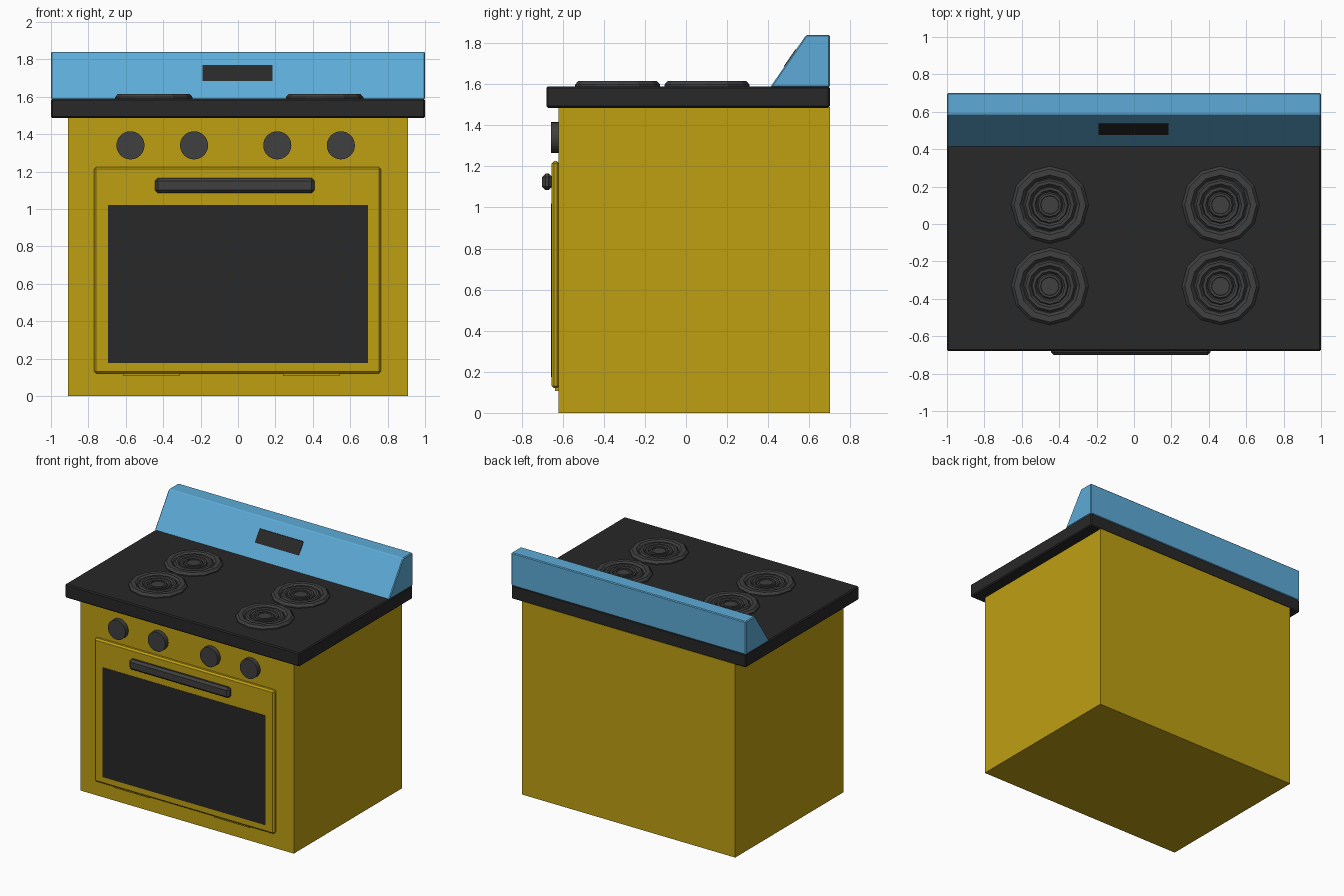
import bpy, bmesh, math
from mathutils import Matrix

if "Cube" in bpy.data.objects:
    bpy.data.objects.remove(bpy.data.objects["Cube"])

def material(name, rgb):
    m = bpy.data.materials.new(name)
    m.diffuse_color = (*rgb, 1)
    m.use_nodes = True
    m.node_tree.nodes["Principled BSDF"].inputs["Base Color"].default_value = m.diffuse_color
    return m

YELLOW = material("yellow_enamel", (0.52, 0.35, 0.006))
BLUE = material("blue_enamel", (0.11, 0.41, 0.68))
BLACK = material("black", (0.021, 0.021, 0.021))
DARK = material("dark_grey", (0.05, 0.05, 0.05))

def finish(name, bm, mat, bevel=0.0):
    bmesh.ops.recalc_face_normals(bm, faces=bm.faces)
    me = bpy.data.meshes.new(name)
    bm.to_mesh(me)
    bm.free()
    me.materials.append(mat)
    ob = bpy.data.objects.new(name, me)
    bpy.context.collection.objects.link(ob)
    if bevel:
        mod = ob.modifiers.new("bevel", 'BEVEL')
        mod.width = bevel
        mod.segments = 1
    return ob

def box(name, x, y, z, mat, bevel=0.0):
    bm = bmesh.new()
    size = (x[1] - x[0], y[1] - y[0], z[1] - z[0])
    mid = (sum(x) / 2, sum(y) / 2, sum(z) / 2)
    bmesh.ops.create_cube(bm, size=1, matrix=Matrix.Translation(mid) @ Matrix.Diagonal((*size, 1)))
    return finish(name, bm, mat, bevel)

def extrude_x(name, profile, x, mat, bevel=0.0):
    """Extrude a (y, z) profile along x."""
    bm = bmesh.new()
    face = bm.faces.new([bm.verts.new((x[0], py, pz)) for py, pz in profile])
    ext = bmesh.ops.extrude_face_region(bm, geom=[face])
    verts = [g for g in ext["geom"] if isinstance(g, bmesh.types.BMVert)]
    bmesh.ops.translate(bm, verts=verts, vec=(x[1] - x[0], 0, 0))
    return finish(name, bm, mat, bevel)

def lathe(name, profile, sides, loc, mat):
    """Revolve an (r, z) profile; the last ring is capped."""
    bm = bmesh.new()
    rings = [[bm.verts.new((loc[0] + r * math.cos(2 * math.pi * i / sides),
                            loc[1] + r * math.sin(2 * math.pi * i / sides), loc[2] + z))
              for i in range(sides)] for r, z in profile]
    for a, b in zip(rings, rings[1:]):
        for i in range(sides):
            j = (i + 1) % sides
            bm.faces.new((a[i], a[j], b[j], b[i]))
    bm.faces.new(rings[-1])
    bm.faces.new(rings[0][::-1])
    return finish(name, bm, mat)

# Body and cooktop
box("body", (-0.91, 0.91), (-0.62, 0.70), (0, 1.49), YELLOW)
box("cooktop", (-1, 1), (-0.68, 0.70), (1.485, 1.59), BLACK, 0.008)

# Sloped backsplash with control display lying on the slope
extrude_x("backsplash", [(0.41, 1.585), (0.70, 1.585), (0.70, 1.84), (0.585, 1.84)],
          (-1, 1), BLUE, 0.006)
def slope(z, off):
    return (0.41 + (z - 1.585) * 0.175 / 0.255 - off, z)
extrude_x("display", [slope(1.685, 0.004), slope(1.77, 0.004), slope(1.77, -0.02), slope(1.685, -0.02)],
          (-0.19, 0.185), BLACK)

# Oven door, window and handle
box("oven_door", (-0.77, 0.765), (-0.655, -0.615), (0.12, 1.225), YELLOW, 0.012)
box("door_window", (-0.695, 0.695), (-0.657, -0.64), (0.175, 1.02), BLACK)
box("door_handle", (-0.445, 0.41), (-0.70, -0.653), (1.085, 1.165), DARK, 0.016)

# Hinges under the door
for x in ((-0.615, -0.31), (0.24, 0.545)):
    box("door_hinge", x, (-0.637, -0.615), (0.107, 0.13), YELLOW)

# Control knobs
for x in (-0.575, -0.235, 0.21, 0.55):
    bm = bmesh.new()
    bmesh.ops.create_cone(bm, cap_ends=True, segments=32, radius1=0.075, radius2=0.075, depth=0.04,
                          matrix=Matrix.Translation((x, -0.636, 1.34)) @ Matrix.Rotation(math.pi / 2, 4, 'X'))
    finish("control_knob", bm, DARK)

# Coil burners: concentric low-poly rings
COIL = [(0.207, -0.005), (0.207, 0.008), (0.192, 0.025), (0.16, 0.025), (0.145, 0.01),
        (0.14, 0.01), (0.13, 0.022), (0.113, 0.022), (0.10, 0.008), (0.095, 0.02),
        (0.08, 0.02), (0.07, 0.006), (0.062, 0.018), (0.05, 0.018), (0.048, 0.012)]
for x in (-0.45, 0.463):
    for y in (-0.333, 0.102):
        lathe("burner", COIL, 12, (x, y, 1.59), DARK)
